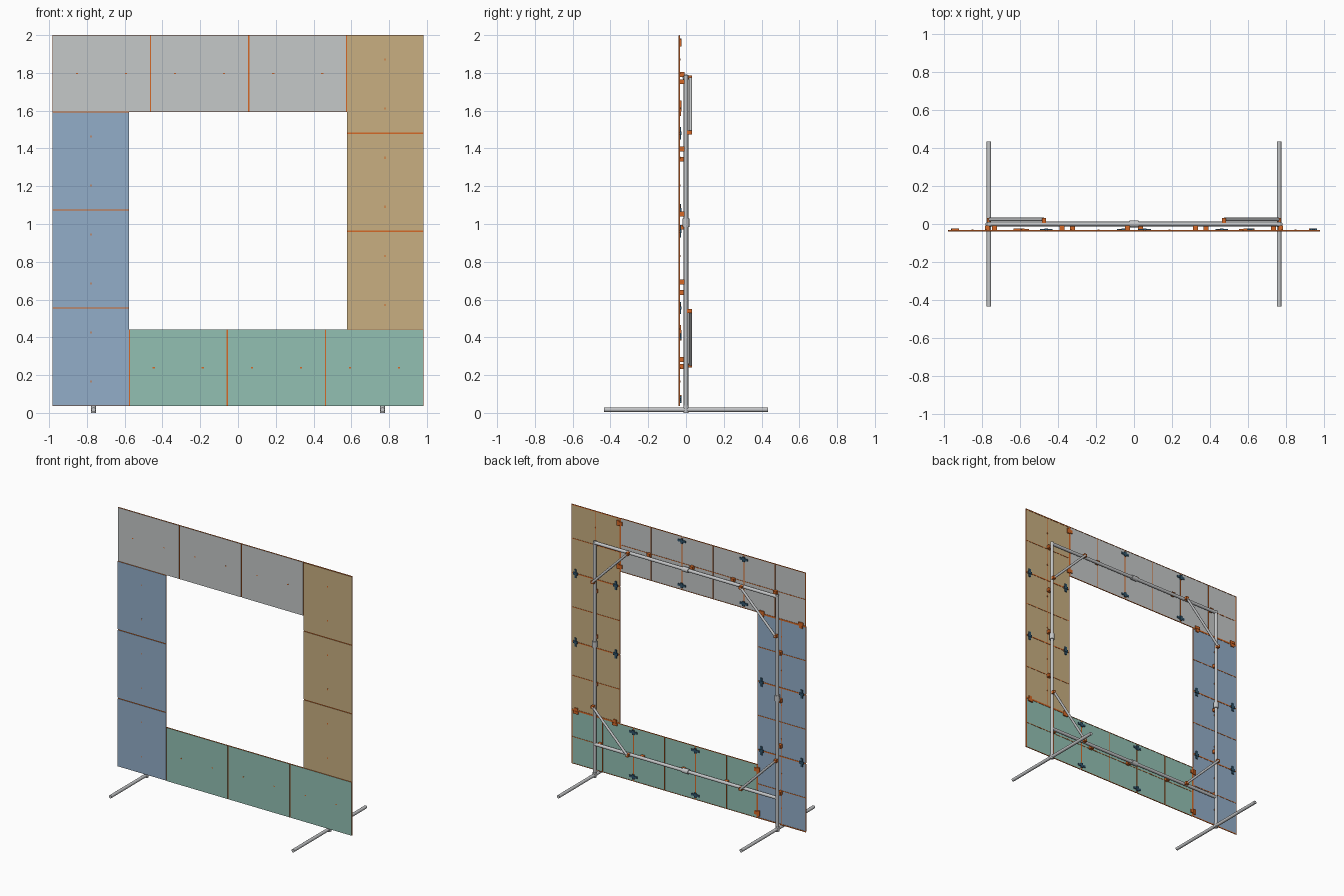
import bpy, bmesh
from mathutils import Vector, Matrix

if "Cube" in bpy.data.objects:
    bpy.data.objects.remove(bpy.data.objects["Cube"])


def material(name, rgb):
    m = bpy.data.materials.new(name)
    m.use_nodes = True
    m.diffuse_color = (*rgb, 1)
    m.node_tree.nodes["Principled BSDF"].inputs["Base Color"].default_value = (*rgb, 1)
    return m


GREY = material("pale grey panel", (0.56, 0.58, 0.58))
TAN = material("tan panel", (0.58, 0.43, 0.22))
BLUE = material("blue panel", (0.29, 0.42, 0.58))
GREEN = material("green panel", (0.29, 0.53, 0.45))
ORANGE = material("orange", (0.66, 0.14, 0.02))
STEEL = material("light steel", (0.55, 0.56, 0.57))
NAVY = material("dark blue clip", (0.03, 0.09, 0.15))

MID = 1.018          # height of the centre of the square
R = 0.982            # half size of the square
WIDTH = 0.406        # width of each strip
INNER = R - WIDTH
PANEL = (2 * R - WIDTH) / 3
CENTRE = R - WIDTH / 2
FRONT, BACK = -0.039, -0.033


def turn(k, u, v):
    """Strip coordinates to x, z, after k clockwise quarter turns."""
    for _ in range(k):
        u, v = v, -u
    return u, v + MID


def box(bm, k, u, v, y):
    """Box over ranges along the strip, across it and in depth."""
    a, b = turn(k, u[0], v[0]), turn(k, u[1], v[1])
    lo = Vector((min(a[0], b[0]), y[0], min(a[1], b[1])))
    hi = Vector((max(a[0], b[0]), y[1], max(a[1], b[1])))
    m = Matrix.Translation((lo + hi) / 2) @ Matrix.Diagonal((*(hi - lo), 1))
    bmesh.ops.create_cube(bm, size=1, matrix=m)


def block(bm, k, u, v, du, dv, y):
    box(bm, k, (u - du / 2, u + du / 2), (v - dv / 2, v + dv / 2), y)


def tube(bm, a, b, r):
    a, b = Vector(a), Vector(b)
    d = b - a
    m = Matrix.Translation((a + b) / 2) @ d.to_track_quat("Z", "Y").to_matrix().to_4x4()
    bmesh.ops.create_cone(bm, cap_ends=True, segments=16, radius1=r, radius2=r,
                          depth=d.length, matrix=m)


def finish(bm, name, mats, smooth=False):
    me = bpy.data.meshes.new(name)
    bm.to_mesh(me)
    bm.free()
    ob = bpy.data.objects.new(name, me)
    bpy.context.collection.objects.link(ob)
    for m in mats:
        me.materials.append(m)
    if smooth:
        bpy.ops.object.select_all(action="DESELECT")
        ob.select_set(True)
        bpy.context.view_layer.objects.active = ob
        bpy.ops.object.shade_smooth_by_angle()
    return ob


strips = [("top", GREY), ("left", TAN), ("bottom", GREEN), ("right", BLUE)]
for k, (side, colour) in enumerate(strips):
    # Three boards with orange rims
    bm = bmesh.new()
    gap = 0.003
    for i in range(3):
        start = -R + i * PANEL
        box(bm, k, (start + gap, start + PANEL - gap), (INNER + 0.001, R - 0.001), (FRONT, BACK))
    bm.normal_update()
    for f in bm.faces:
        f.material_index = 0 if abs(f.normal.y) > 0.5 else 1
    finish(bm, side + "_panels", [colour, ORANGE])

    # Seam strips, back ribs, rim and pins
    bm = bmesh.new()
    for i in range(7):
        u = -R + i * PANEL / 2
        w = 0.008 if i % 2 == 0 else 0.005
        u = min(max(u, -R + w / 2), INNER - w / 2)
        block(bm, k, u, CENTRE, w, WIDTH, (BACK - 0.001, BACK + 0.002))
    for v in (INNER + 0.002, CENTRE, R - 0.002):
        block(bm, k, (INNER - R) / 2, v, INNER + R, 0.004, (BACK - 0.001, BACK + 0.002))
    for i in range(6):
        u = -R + (i + 0.5) * PANEL / 2
        block(bm, k, u, CENTRE, 0.011, 0.006, (FRONT - 0.0015, BACK + 0.004))
    finish(bm, side + "_ribs", [ORANGE])

    # Dark clips over the seams between boards
    bm = bmesh.new()
    for i in (1, 2):
        for v in (INNER + 0.035, R - 0.035):
            u = -R + i * PANEL
            block(bm, k, u, v, 0.065, 0.016, (BACK, BACK + 0.006))
            block(bm, k, u, v, 0.018, 0.036, (BACK, BACK + 0.008))
    finish(bm, side + "_seam_clips", [NAVY])

    # Orange corner clips and hooks onto the frame
    bm = bmesh.new()
    for v in (INNER + 0.04, R - 0.04):
        block(bm, k, INNER, v, 0.045, 0.026, (BACK, BACK + 0.007))
        block(bm, k, INNER + 0.012, v, 0.02, 0.04, (BACK, BACK + 0.009))
    for u in (-0.735, -0.38, -0.035, 0.325):
        block(bm, k, u, CENTRE - 0.006, 0.026, 0.026, (BACK, -0.008))
    finish(bm, side + "_hooks", [ORANGE])

POST, LOW, HIGH = 0.765, 0.25, 1.775
REACH = 0.29
TUBE_R, SLEEVE_R = 0.012, 0.018

# Steel frame
bm = bmesh.new()
for s in (-1, 1):
    x = s * POST
    tube(bm, (x, 0, 0.02), (x, 0, HIGH + 0.012), TUBE_R)
    tube(bm, (x, 0, 0.985), (x, 0, 1.03), SLEEVE_R)
for z in (LOW, HIGH):
    tube(bm, (-POST, 0, z), (POST, 0, z), TUBE_R)
    tube(bm, (-0.025, 0, z), (0.025, 0, z), SLEEVE_R)
finish(bm, "frame", [STEEL], True)

# Floor bars with couplers
bm = bmesh.new()
for s in (-1, 1):
    x = s * POST
    tube(bm, (x, -0.435, 0.017), (x, 0.435, 0.017), TUBE_R)
    tube(bm, (x, 0, 0), (x, 0, 0.038), 0.014)
finish(bm, "feet", [STEEL], True)

# Diagonal corner braces and their orange brackets
braces, brackets = bmesh.new(), bmesh.new()
for s in (-1, 1):
    for z, t in ((LOW, 1), (HIGH, -1)):
        on_post = Vector((s * POST, 0.024, z + t * REACH))
        on_bar = Vector((s * (POST - REACH), 0.024, z))
        tube(braces, on_post, on_bar, 0.009)
        for p in (on_post, on_bar):
            block(brackets, 0, p.x, p.z - MID, 0.022, 0.022, (0.006, 0.032))
finish(braces, "corner_braces", [STEEL], True)
finish(brackets, "brace_brackets", [ORANGE])
